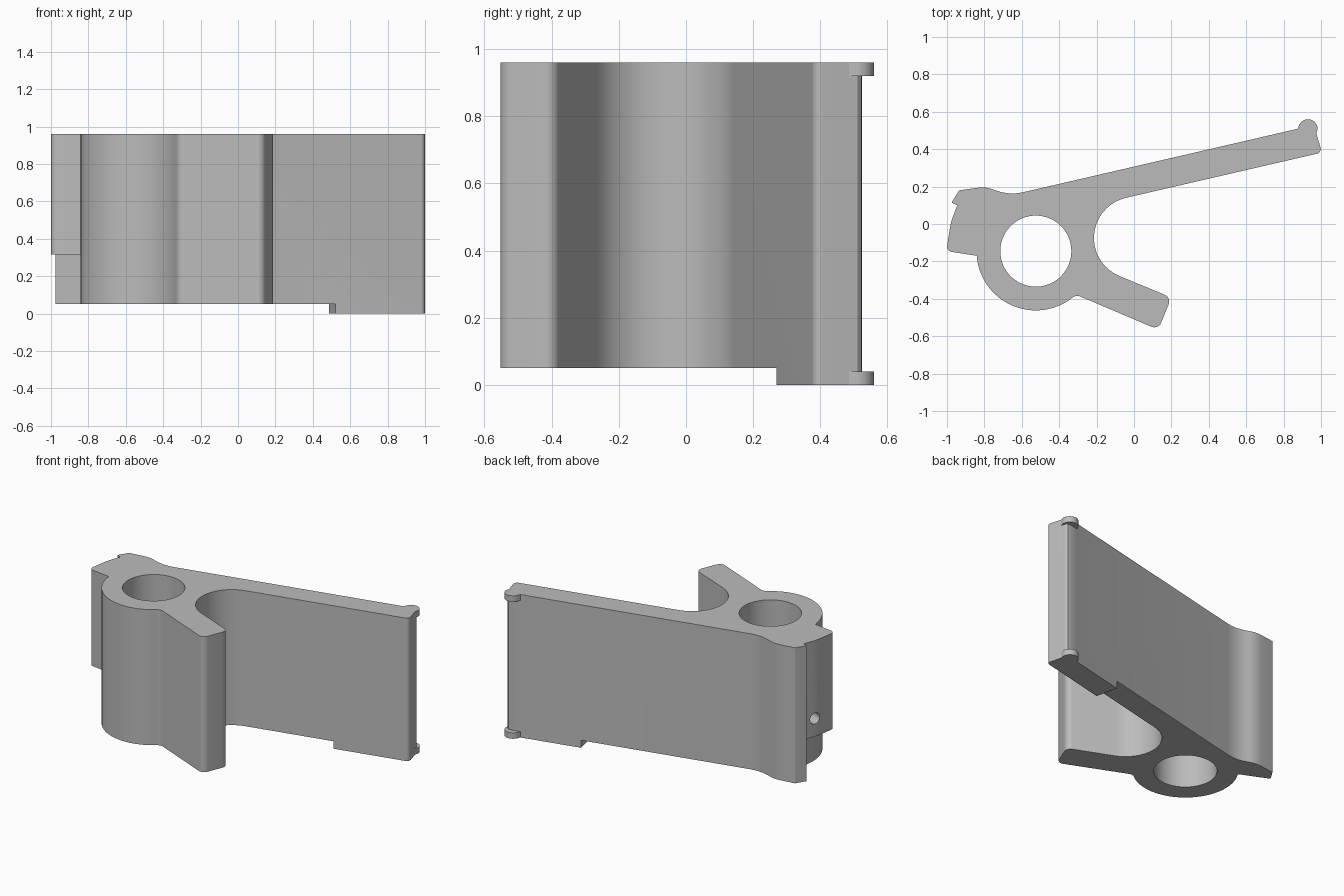
import bpy, bmesh, math
from mathutils import Vector

default = bpy.data.objects.get("Cube")
if default:
    bpy.data.objects.remove(default, do_unlink=True)

TOP = 0.96
RING = Vector((-0.525, -0.145))

grey = bpy.data.materials.new("plain grey")
grey.use_nodes = True
grey.diffuse_color = (0.5, 0.5, 0.5, 1)
grey.node_tree.nodes["Principled BSDF"].inputs["Base Color"].default_value = grey.diffuse_color


def arc(centre, r, start, end, n):
    """Points on a circle arc, angles in degrees."""
    steps = [math.radians(start + (end - start) * i / n) for i in range(n + 1)]
    return [(centre[0] + r * math.cos(a), centre[1] + r * math.sin(a)) for a in steps]


def rounded(corners):
    """Replace each (x, y, radius) corner with a tangent arc."""
    pts = []
    for i, c in enumerate(corners):
        p = Vector(c[:2])
        if len(c) == 2:
            pts.append(p)
            continue
        u = (Vector(corners[i - 1][:2]) - p).normalized()
        v = (Vector(corners[(i + 1) % len(corners)][:2]) - p).normalized()
        half, r = u.angle(v) / 2, c[2]
        centre = p + (u + v).normalized() * r / math.sin(half)
        s = p + u * r / math.tan(half) - centre
        e = p + v * r / math.tan(half) - centre
        a0 = math.atan2(s.y, s.x)
        sweep = math.atan2(s.x * e.y - s.y * e.x, s.dot(e))
        n = max(3, round(abs(sweep) / math.radians(8)))
        pts += arc(centre, r, math.degrees(a0), math.degrees(a0 + sweep), n)
    return pts


def prism(name, pts, z0, z1):
    bm = bmesh.new()
    base = bm.faces.new([bm.verts.new((p[0], p[1], z0)) for p in pts])
    out = bmesh.ops.extrude_face_region(bm, geom=[base])
    top = [g for g in out["geom"] if isinstance(g, bmesh.types.BMVert)]
    bmesh.ops.translate(bm, verts=top, vec=(0, 0, z1 - z0))
    bmesh.ops.recalc_face_normals(bm, faces=bm.faces)
    mesh = bpy.data.meshes.new(name)
    bm.to_mesh(mesh)
    bm.free()
    mesh.materials.append(grey)
    ob = bpy.data.objects.new(name, mesh)
    bpy.context.collection.objects.link(ob)
    return ob


# Bracket outline, clockwise: arm, inner hollow, leg, ring, side block
outline = [(0.875, 0.509)]
outline += arc((0.93, 0.508), 0.052, 165, 0, 12)
outline += [
    (0.975, 0.485), (1.005, 0.382, 0.025),
    (-0.714, -0.015, 0.22),
    (0.2, -0.393, 0.04), (0.13, -0.565, 0.04),
    (-0.31, -0.378, 0.045),
]
outline += arc(RING, 0.317, 304, 184.5, 28)
outline += [
    (-1.003, -0.145, 0.03), (-0.98, 0.01, 0.4), (-0.945, 0.1),
    (-0.975, 0.115), (-0.935, 0.18, 0.01),
    (-0.79, 0.2, 0.17), (-0.67, 0.152, 0.25),
]
bracket = prism("bracket_body", rounded(outline), 0, TOP)

# Bore through the ring
cutters = [prism("bore_cutter", arc(RING, 0.19, 0, 354, 59), -0.1, 1.1)]

# Raised underside, leaving a deeper foot under the arm end
cutters.append(prism("underside_cutter",
                     [(0.543, 0.17), (0.451, 0.57), (-1.5, 0.7), (-1.5, -0.9), (0.543, -0.9)],
                     -0.1, 0.05))

# Space below the side block, following the ring wall
cutters.append(prism("block_cutter",
                     arc(RING, 0.317, 184.5, 146.6, 9)
                     + [(-0.945, 0.1), (-0.975, 0.115), (-1.2, 0.23), (-1.2, -0.3)],
                     -0.2, 0.315))

# Rounded arm edge between the two end nubs
cutters.append(prism("nub_gap_cutter",
                     [(0.875, 0.509), (0.935, 0.524), (0.955, 0.522), (0.968, 0.511),
                      (0.975, 0.485), (1.1, 0.485), (1.1, 0.7), (0.8, 0.7)],
                     0.04, 0.92))

# Small pin hole in the curved face of the side block
pin = prism("pin_hole_cutter", arc((0, 0), 0.037, 0, 345, 23), -0.12, 0.12)
pin.rotation_mode = "QUATERNION"
pin.rotation_quaternion = Vector((0.93, -0.37, 0)).to_track_quat("Z", "Y")
pin.location = (-0.968, 0.02, 0.435)
cutters.append(pin)

for cutter in cutters:
    cutter.hide_render = True
    mod = bracket.modifiers.new(cutter.name, "BOOLEAN")
    mod.operation = "DIFFERENCE"
    mod.solver = "EXACT"
    mod.object = cutter

# Bake the cuts, then drop the cutters
bpy.context.view_layer.update()
graph = bpy.context.evaluated_depsgraph_get()
cut_mesh = bpy.data.meshes.new_from_object(bracket.evaluated_get(graph))
bracket.modifiers.clear()
bracket.data = cut_mesh
for cutter in cutters:
    bpy.data.objects.remove(cutter, do_unlink=True)

# Smooth the round walls, keep the rims sharp
bpy.ops.object.select_all(action="DESELECT")
bracket.select_set(True)
bpy.context.view_layer.objects.active = bracket
bpy.ops.object.shade_smooth_by_angle(angle=math.radians(25))
